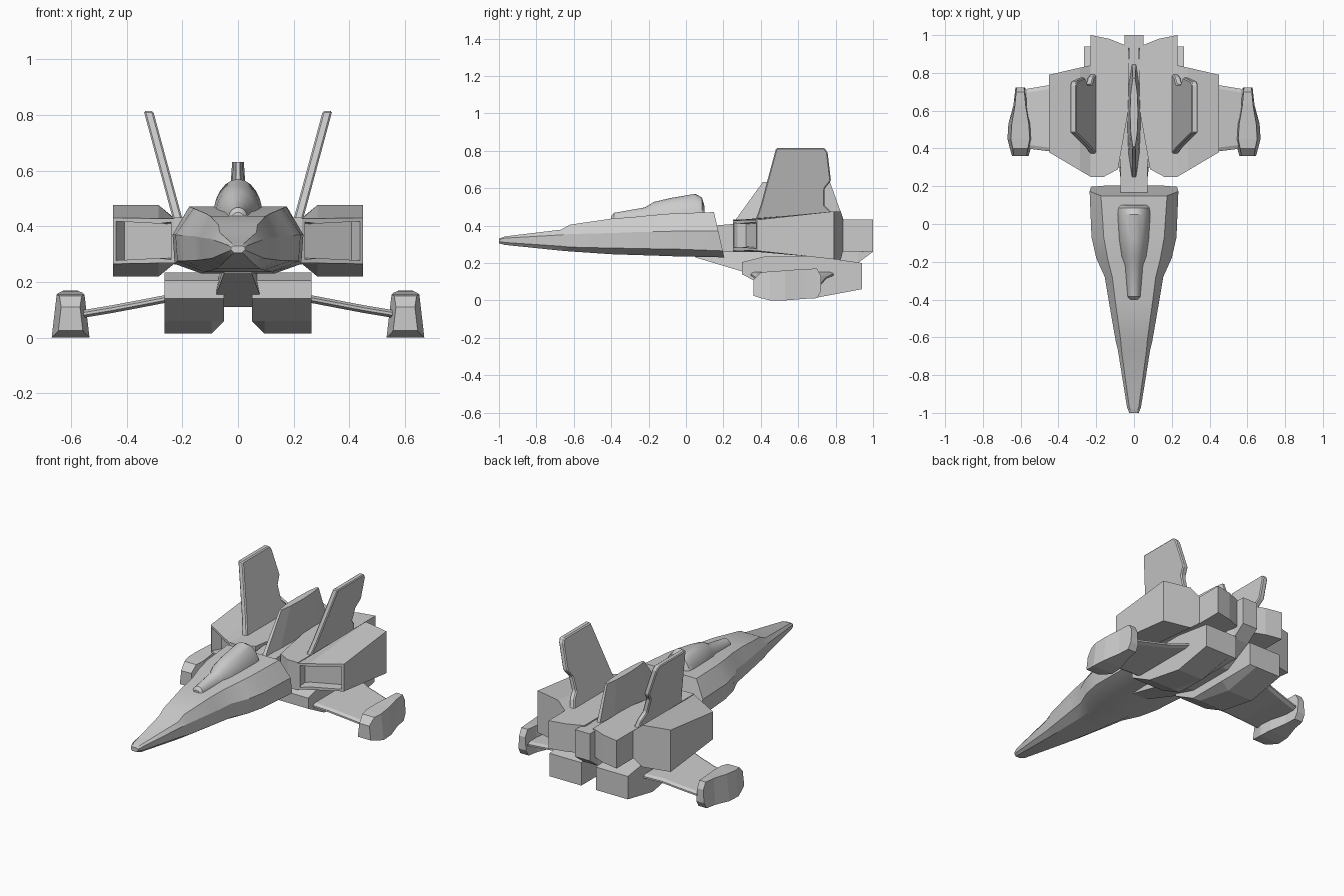
import bpy, bmesh, math
from mathutils import Vector

if "Cube" in bpy.data.objects:
    bpy.data.objects.remove(bpy.data.objects["Cube"])


def finish(name, bm, mirror=False, bevel=0, smooth=False):
    bmesh.ops.recalc_face_normals(bm, faces=bm.faces)
    me = bpy.data.meshes.new(name)
    bm.to_mesh(me)
    bm.free()
    ob = bpy.data.objects.new(name, me)
    bpy.context.collection.objects.link(ob)
    if bevel:
        m = ob.modifiers.new("edge", 'BEVEL')
        m.width, m.segments = bevel, 1
    if mirror:
        m = ob.modifiers.new("mirror", 'MIRROR')
        m.use_mirror_merge = False
    if smooth:
        bpy.ops.object.select_all(action='DESELECT')
        ob.select_set(True)
        bpy.context.view_layer.objects.active = ob
        bpy.ops.object.shade_smooth_by_angle(angle=math.radians(28))
    return ob


def loft_bm(rings):
    bm = bmesh.new()
    vs = [[bm.verts.new(p) for p in r] for r in rings]
    n = len(rings[0])
    for a, b in zip(vs, vs[1:]):
        for i in range(n):
            j = (i + 1) % n
            bm.faces.new((a[i], a[j], b[j], b[i]))
    bm.faces.new(vs[0])
    bm.faces.new(vs[-1])
    bmesh.ops.recalc_face_normals(bm, faces=bm.faces)
    return bm


def loft(name, rings, **kw):
    return finish(name, loft_bm(rings), **kw)


def trapezoid(y, cx, hw_bot, hw_top, z0, z1):
    return [(cx - hw_bot, y, z0), (cx + hw_bot, y, z0), (cx + hw_top, y, z1), (cx - hw_top, y, z1)]


# Forward hull: y, deck half-width, chine half-width, deck z, upper chine z, lower chine z, belly half-width, belly z
hull = [
    (-1.0, .015, .025, .33, .325, .315, .015, .305),
    (-.97, .025, .037, .342, .333, .31, .025, .297),
    (-.67, .066, .085, .378, .35, .29, .055, .266),
    (-.62, .07, .097, .405, .355, .285, .06, .262),
    (-.40, .10, .135, .437, .36, .28, .08, .247),
    (-.28, .115, .155, .446, .365, .278, .09, .243),
    (-.18, .14, .20, .456, .367, .276, .105, .24),
    (-.07, .16, .225, .465, .37, .275, .12, .236),
    (.205, .175, .235, .472, .37, .265, .13, .23),
]
rings = []
for y, d, c, zt, zu, zl, b, zb in hull:
    half = [(b, zb), (c * .97, zl), (c, zu), (d, zt)]
    sec = half + [(-x, z) for x, z in reversed(half)]
    shear = .23 if y > .2 else 0          # slanted rear bulkhead
    rings.append([(x, y - shear * (z - .23), z) for x, z in sec])
loft("forward_hull", rings, smooth=True)

# Canopy: y, half-width, crown z
canopy = [(-.40, .022, .45), (-.385, .034, .468), (-.22, .05, .497), (-.17, .068, .527),
          (-.08, .082, .548), (.05, .09, .57), (.085, .088, .55), (.10, .08, .50)]
loft("canopy", [[(w * math.cos(a), y, .43 + (zt - .43) * math.sin(a))
                 for a in [math.pi * i / 12 for i in range(13)]] for y, w, zt in canopy], smooth=True)

# Spine joining the hull to the engines
spine = [(.07, .15), (.075, .45), (.045, .75), (.027, .88), (.027, .93), (.05, .945), (.05, 1.0)]
outline = spine + [(-x, y) for x, y in reversed(spine)]
loft("spine", [[(x, y, .26) for x, y in outline],
               [(x, y, .40 if y < .2 else .425) for x, y in outline]])

# Keel below the spine: y, bottom half-width, top half-width, bottom z, top z
loft("keel", [trapezoid(y, 0, *r) for y, *r in [
    (.05, .05, .05, .23, .26), (.45, .095, .06, .11, .28), (.75, .095, .06, .11, .28),
    (.92, .05, .05, .20, .30), (1.0, .05, .05, .26, .42)]])

# Inner engine nacelles
nacelle = [(.16, .25), (.23, .25), (.23, 1.0), (.13, .98), (.03, .94), (.03, .60), (.085, .29)]
loft("engine_nacelle", [[(x, y, z) for x, y in nacelle] for z in (.262, .432)], mirror=True)

# Outer engine blocks flaring to the rear, with recessed intakes
block = [(.23, .25, .84, .08, .083), (.285, .2825, .828, .08, .128), (.45, .38, .79, .083, .128)]
bm = loft_bm([[(x, y0, .348 - h0), (x, y0, .348 + h0), (x, y1, .348 + h1), (x, y1, .348 - h1)]
              for x, y0, y1, h0, h1 in block])
bm.normal_update()
front = [f for f in bm.faces if f.normal.y < -.6]
bmesh.ops.inset_region(bm, faces=front, thickness=.018)
bmesh.ops.inset_region(bm, faces=front, thickness=.001, depth=-.06)
finish("intake_block", bm, mirror=True)

# Canted tail fins
fin = [(.365, .41), (.40, .51), (.482, .815), (.74, .815), (.757, .79), (.775, .64), (.74, .595),
       (.74, .51), (.775, .475), (.80, .41)]
loft("tail_fin", [[(.218 + (z - .43) * .27 + s, y, z) for y, z in fin] for s in (-.017, .017)],
     mirror=True, bevel=.006)

# Central dorsal fin, lens shaped in plan
def lens(y0, y1, w, z):
    t = [0, .2, .5, .8, 1]
    k = [.3, .8, 1, .8, .3]
    p = [(w * b, y0 + (y1 - y0) * a, z) for a, b in zip(t, k)]
    return p + [(-x, y, z) for x, y, z in reversed(p)]

loft("dorsal_fin", [lens(.25, .85, .036, .41), lens(.41, .77, .021, .632)])

# Lower pods
pod = [(.30, .205), (.30, .14), (.45, .06), (.70, .015), (.94, .06), (.94, .20), (.70, .235), (.42, .235)]
loft("lower_pod", [[(x, y, max(z, zmin)) for y, z in pod]
                   for x, zmin in ((.05, .06), (.095, .015), (.265, .015))], mirror=True)

# Stub wings: x, leading y, trailing y, centre z
wing = [(.24, .34, .80, .143), (.36, .37, .75, .12), (.45, .385, .735, .103), (.57, .40, .715, .083)]
loft("stub_wing", [[(x, y0, z - .005), (x, y0 + .02, z - .014), (x, y1 - .02, z - .014), (x, y1, z - .005),
                    (x, y1, z + .005), (x, y1 - .02, z + .014), (x, y0 + .02, z + .014), (x, y0, z + .005)]
                   for x, y0, y1, z in wing], mirror=True)

# Wing tip pods
loft("wing_tip_pod", [trapezoid(y, .602, *r) for y, *r in [
    (.36, .044, .034, .025, .11), (.40, .055, .04, .012, .15), (.45, .068, .05, 0, .155),
    (.53, .063, .045, 0, .16), (.63, .036, .028, .008, .168), (.70, .028, .022, .012, .17),
    (.722, .026, .02, .05, .13)]], mirror=True)
